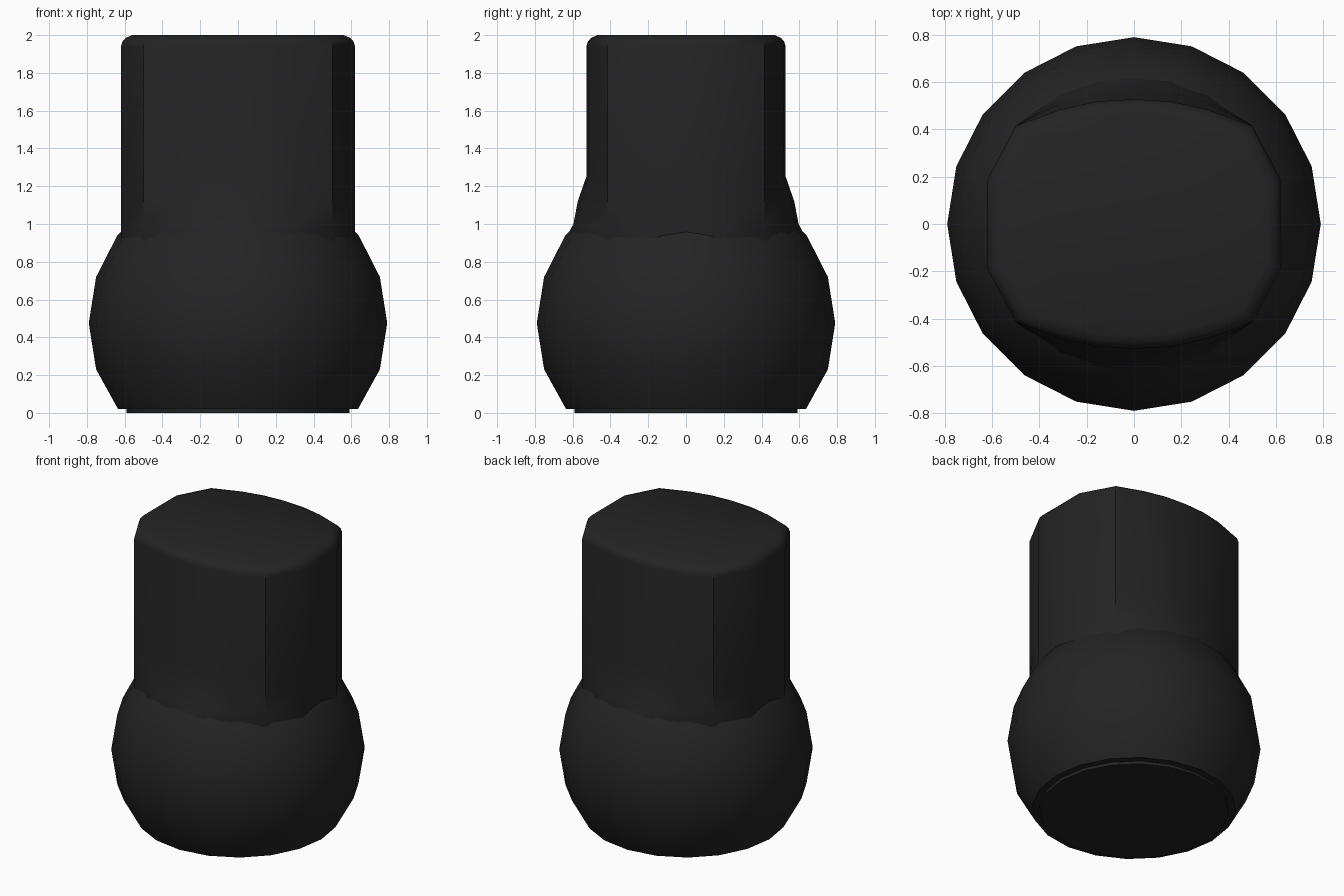
import bpy
from math import cos, sin, pi, radians

default = bpy.data.objects.get("Cube")
if default:
    bpy.data.objects.remove(default, do_unlink=True)

black = bpy.data.materials.new("soft black")
black.use_nodes = True
color = (0.017, 0.017, 0.017, 1)
black.diffuse_color = color
black.node_tree.nodes["Principled BSDF"].inputs["Base Color"].default_value = color


def loft(name, rings, angle):
    """Skin a stack of matching rings, bottom to top, and cap both ends."""
    n = len(rings[0])
    verts = [p for ring in rings for p in ring]
    faces = [(r * n + i, r * n + (i + 1) % n, (r + 1) * n + (i + 1) % n, (r + 1) * n + i)
             for r in range(len(rings) - 1) for i in range(n)]
    faces += [tuple(reversed(range(n))), tuple(range(len(verts) - n, len(verts)))]
    mesh = bpy.data.meshes.new(name)
    mesh.from_pydata(verts, [], faces)
    mesh.materials.append(black)
    obj = bpy.data.objects.new(name, mesh)
    bpy.context.collection.objects.link(obj)
    bpy.ops.object.select_all(action='DESELECT')
    obj.select_set(True)
    bpy.context.view_layer.objects.active = obj
    bpy.ops.object.shade_smooth_by_angle(angle=radians(angle))
    return obj


def circle(radius, z, n=20):
    return [(radius * cos(2 * pi * i / n), radius * sin(2 * pi * i / n), z) for i in range(n)]


# Round body: a faceted ball with its underside cut flat
R, CENTRE = 0.79, 0.475
body = [circle(0.635, 0.02)]
body += [circle(R * cos(radians(a)), CENTRE + R * sin(radians(a))) for a in (-18, 0, 18, 36, 54, 72)]
loft("round_body", body, 40)

# Thin foot disc
loft("foot_disc", [circle(0.59, 0), circle(0.59, 0.03)], 30)

# Upright block outline: bowed front and back, chamfered corners
quarter = [(0.62, 0.19), (0.5, 0.415), (0.31, 0.485), (0.16, 0.518)]
back = quarter + [(0, 0.528)] + [(-x, y) for x, y in reversed(quarter)]
outline = back + [(-x, -y) for x, y in back]


def block_ring(z, swell=0, inset=0):
    ring = []
    for x, y in outline:
        bulge = swell * max(0, 1 - (x / 0.5) ** 2) * (1 if y > 0 else -1)
        ring.append((x * (1 - inset / 0.62), (y + bulge) * (1 - inset / 0.53), z))
    return ring


# Block with a swelling where it meets the body and a rounded top rim
levels = [(0.8, 0.07, 0), (0.93, 0.105, 0), (1.0, 0.068, 0), (1.12, 0.045, 0), (1.25, 0, 0),
          (1.94, 0, 0), (1.965, 0, 0.008), (1.985, 0, 0.025), (2.0, 0, 0.06)]
loft("upright_block", [block_ring(*level) for level in levels], 33)
